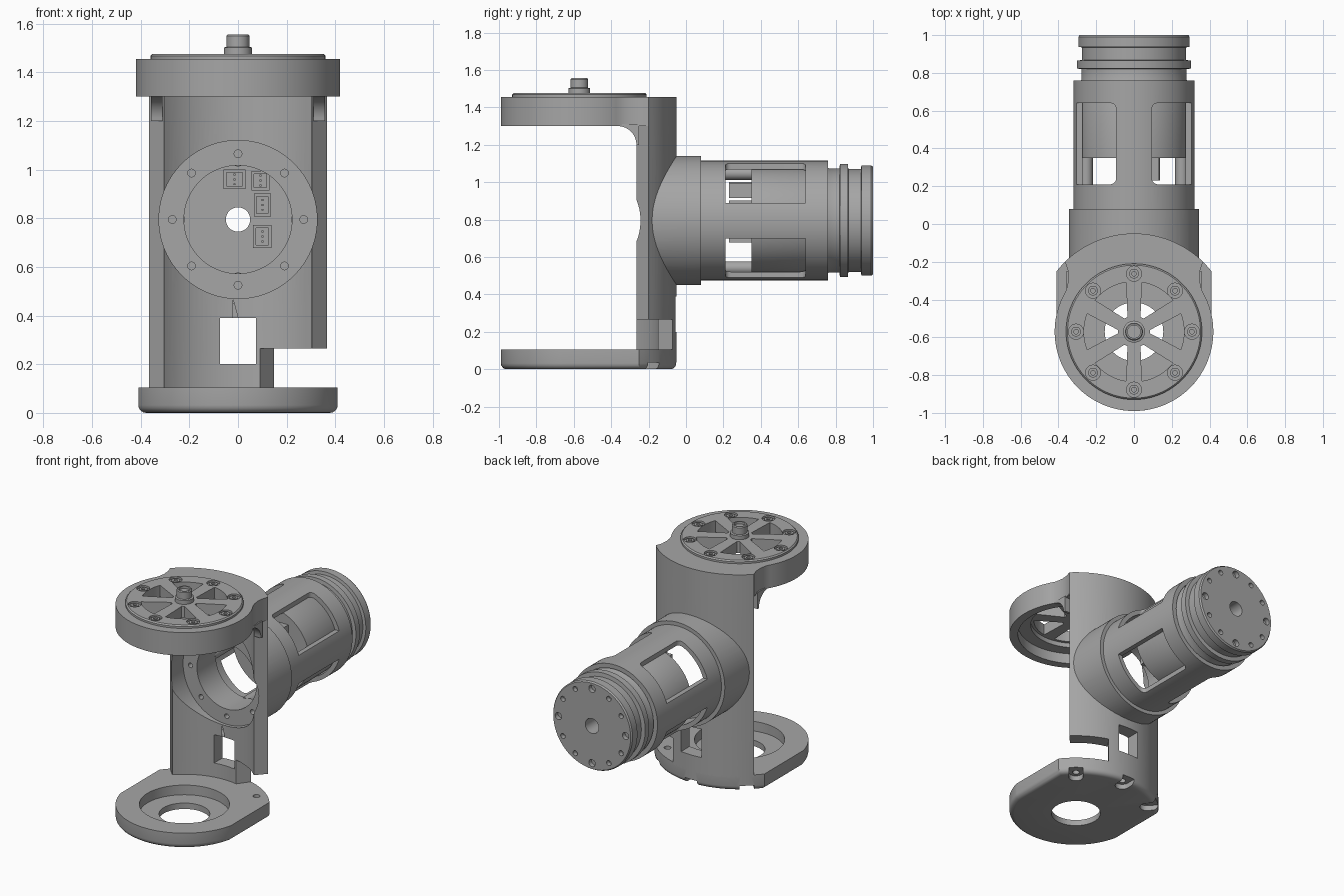
import bpy, bmesh, math
from mathutils import Matrix, Vector

old = bpy.data.objects.get("Cube")
if old:
    bpy.data.objects.remove(old)

grey = bpy.data.materials.new("plain grey")
grey.use_nodes = True
grey.diffuse_color = (0.38, 0.38, 0.38, 1)
grey.node_tree.nodes["Principled BSDF"].inputs["Base Color"].default_value = grey.diffuse_color

CY = -0.57       # vertical axis of the bracket
AXIS_Z = 0.795   # height of the horizontal arm
TO_Y = Matrix.Translation((0, 0, AXIS_Z)) @ Matrix.Rotation(-math.pi / 2, 4, "X")
UP = Matrix.Translation((0, CY, 0))


def finish(name, bm, matrix=Matrix()):
    bmesh.ops.transform(bm, matrix=matrix, verts=bm.verts)
    bmesh.ops.recalc_face_normals(bm, faces=bm.faces)
    mesh = bpy.data.meshes.new(name)
    bm.to_mesh(mesh)
    bm.free()
    mesh.materials.append(grey)
    ob = bpy.data.objects.new(name, mesh)
    bpy.context.collection.objects.link(ob)
    return ob


def prism(name, pts, z0, z1, matrix=Matrix()):
    bm = bmesh.new()
    face = bm.faces.new([bm.verts.new((x, y, z0)) for x, y in pts])
    ext = bmesh.ops.extrude_face_region(bm, geom=[face])
    verts = [v for v in ext["geom"] if isinstance(v, bmesh.types.BMVert)]
    bmesh.ops.translate(bm, vec=(0, 0, z1 - z0), verts=verts)
    return finish(name, bm, matrix)


def arc(r, a0, a1, n=32, cx=0, cy=0):
    angles = [math.radians(a0 + (a1 - a0) * i / n) for i in range(n + 1)]
    return [(cx + r * math.cos(a), cy + r * math.sin(a)) for a in angles]


def cyl(name, r, z0, z1, matrix=UP, at=(0, 0), n=72):
    return prism(name, arc(r, 0, 360, n, *at)[:-1], z0, z1, matrix)


def box(name, x0, x1, y0, y1, z0, z1):
    return prism(name, [(x0, y0), (x1, y0), (x1, y1), (x0, y1)], z0, z1)


def lathe(name, profile, matrix, n=96):
    # closed (radius, height) outline turned about the local z axis
    bm = bmesh.new()
    rings = [[bm.verts.new((r * math.cos(a), r * math.sin(a), h)) for r, h in profile]
             for a in (2 * math.pi * i / n for i in range(n))]
    m = len(profile)
    for i in range(n):
        p, q = rings[i], rings[(i + 1) % n]
        for j in range(m):
            k = (j + 1) % m
            bm.faces.new((p[j], p[k], q[k], q[j]))
    return finish(name, bm, matrix)


def combine(ob, others, op="DIFFERENCE"):
    for other in others:
        mod = ob.modifiers.new("cut", "BOOLEAN")
        mod.operation, mod.object, mod.solver = op, other, "EXACT"
    deps = bpy.context.evaluated_depsgraph_get()
    mesh = bpy.data.meshes.new_from_object(ob.evaluated_get(deps))
    ob.modifiers.clear()
    ob.data = mesh
    for other in others:
        bpy.data.objects.remove(other)
    return ob


def polar(r, deg):
    return r * math.cos(math.radians(deg)), r * math.sin(math.radians(deg))


# Curved upright wall with the arm collar
half = math.degrees(math.acos(0.365 / 0.52))
back = arc(0.52, half, 180 - half)
wall = prism("upright_wall", back + [(-0.305, 0.305), (0.305, 0.305)], 0.09, 1.4, UP)
combine(wall, [cyl("collar", 0.345, -0.2, 0.08, TO_Y, n=96)], "UNION")
notch = prism("notch", [(0.06, -0.19), (0.15, -0.07), (0.15, 0.05), (0.6, 0.05), (0.6, -0.4), (0.06, -0.4)],
              0, 0.265)
combine(wall, [cyl("inside", 0.43, 0, 1.3, n=128),
               cyl("recess", 0.325, -0.5, -0.12, TO_Y, n=96),
               cyl("opening", 0.222, -0.3, 0.2, TO_Y),
               box("window", -0.075, 0.075, -0.3, 0.1, 0.2, 0.39), notch])
combine(wall, [cyl("hole", 0.016, -0.2, -0.06, TO_Y, polar(0.27, 45 * i), 16) for i in range(8)])

# Curved brackets where the wall meets the top ring
for side, x in (("right", -0.357), ("left", 0.31)):
    pts = [(-0.25, 1.2), (-0.25, 1.31), (-0.36, 1.31)] + arc(0.1, 90, 0, 10, -0.365, 1.2)
    prism(side + "_fillet", pts, x, x + 0.047, Matrix(((0, 0, 1, 0), (1, 0, 0, 0), (0, 1, 0, 0), (0, 0, 0, 1))))

# Top ring, waisted where it joins the wall
neck = [(0.35, 0.325), (0.347, 0.28), (0.352, 0.245)]
outline = (back + [(-x, y) for x, y in neck] + arc(0.42, 149, 391, 80) + neck[::-1])
ring = prism("top_ring", outline, 1.3, 1.455, UP)
combine(ring, [cyl("bore", 0.365, 1.2, 1.37), cyl("throat", 0.285, 1.3, 1.5)])

# Spoked cap with bolt seats and centre stud
cap = lathe("spoked_cap", [(0.01, 1.40), (0.284, 1.40), (0.284, 1.45), (0.36, 1.45), (0.36, 1.468),
                           (0.352, 1.476), (0.01, 1.476)], UP)
cuts = [prism("gap", arc(0.265, a - 21, a + 21, 12) + arc(0.085, a + 6, a - 6, 3), 1.3, 1.6, UP)
        for a in range(0, 360, 60)]
for i in range(8):
    cuts.append(cyl("seat", 0.04, 1.462, 1.6, UP, polar(0.307, 45 * i), 24))
combine(cap, cuts)
for i in range(8):
    lathe("cap_bolt", [(0.012, 1.452), (0.026, 1.452), (0.026, 1.472), (0.012, 1.472)],
          UP @ Matrix.Translation((*polar(0.307, 45 * i), 0)), 20)
lathe("centre_stud", [(0.03, 1.41), (0.058, 1.41), (0.058, 1.502), (0.047, 1.505), (0.047, 1.55),
                      (0.042, 1.556), (0.034, 1.556), (0.034, 1.54), (0.001, 1.54), (0.001, 1.41)], UP, 40)

# Base plate with rounded lower edge, stepped hole and screw notches
half = math.degrees(math.acos(0.41 / 0.52))
low = math.degrees(math.acos(0.41 / 0.42))
plate = arc(0.52, half, 180 - half) + arc(0.42, 180 + low, 360 - low, 60)
base = prism("base_plate", plate, 0, 0.105, UP)
bm = bmesh.new()
bm.from_mesh(base.data)
bmesh.ops.bevel(bm, geom=[e for e in bm.edges if all(v.co.z < 0.01 for v in e.verts)],
                offset=0.032, segments=4, profile=0.5, affect="EDGES")
bm.to_mesh(base.data)
bm.free()
cuts = [cyl("step", 0.275, 0.04, 0.3), cyl("hole", 0.155, -0.1, 0.2)]
for a in (50, 90, 130):
    turn = UP @ Matrix.Rotation(math.radians(a), 4, "Z")
    slot = arc(0.045, 90, 270, 12, 0.455) + [(0.6, -0.045), (0.6, 0.045)]
    cuts.append(prism("slot", slot, -0.1, 0.035, turn))
    cuts.append(cyl("screw", 0.022, 0, 0.2 if a == 50 else 0.08, turn, (0.455, 0), 20))
combine(base, cuts)

# Arm tube with four rounded windows
tube = lathe("arm_tube", [(0.29, 0.04), (0.32, 0.04), (0.32, 0.76), (0.29, 0.76)], TO_Y)
cuts = []
for sx in (-1, 1):
    for top in (True, False):
        pts = (arc(0.03, 180, 270, 5, 0.125, 0.24) + [(0.5, 0.21), (0.5, 0.64)]
               + arc(0.03, 90, 180, 5, 0.125, 0.61))
        z = AXIS_Z + 0.095 if top else AXIS_Z - 0.5
        cuts.append(prism("window", [(sx * x, y) for x, y in pts], z, z + 0.405))
combine(tube, cuts)

# Motor body, grooved neck and end disc
motor = lathe("motor_and_end", [(0.05, 0.35), (0.285, 0.35), (0.285, 0.75), (0.278, 0.765), (0.278, 0.82),
                                (0.302, 0.823), (0.302, 0.865), (0.275, 0.868), (0.275, 0.935),
                                (0.295, 0.938), (0.295, 0.99), (0.288, 1.0), (0.05, 1.0)], TO_Y)
combine(motor, [cyl("hole", 0.017 if i % 3 else 0.024, 0.97, 1.1, TO_Y, polar(0.25, 30 * i), 20)
                for i in range(12)])

# Standoffs inside the arm
for i in range(4):
    cyl("standoff", 0.035, 0.07, 0.36, TO_Y, polar(0.253, 90 * i), 24)

# Connector sockets on the motor face
for x, z, w, h in ((-0.015, 0.96, 0.09, 0.08), (0.092, 0.955, 0.075, 0.08),
                   (0.1, 0.855, 0.07, 0.095), (0.1, 0.725, 0.075, 0.095)):
    socket = box("connector", x - w / 2, x + w / 2, 0.23, 0.355, z - h / 2, z + h / 2)
    g = 0.012
    combine(socket, [box("cavity", x - w / 2 + g, x + w / 2 - g, 0.1, 0.31, z - h / 2 + g, z + h / 2 - g)])
    for k in (-1, 0, 1):
        box("pin", x - 0.004, x + 0.004, 0.25, 0.32, z + k * 0.02 - 0.004, z + k * 0.02 + 0.004)

# Smooth curved faces, keep hard edges
bpy.ops.object.select_all(action="DESELECT")
for ob in bpy.context.collection.objects:
    if ob.type == "MESH" and grey.name in ob.data.materials:
        ob.select_set(True)
        bpy.context.view_layer.objects.active = ob
bpy.ops.object.shade_smooth_by_angle(angle=math.radians(30))
